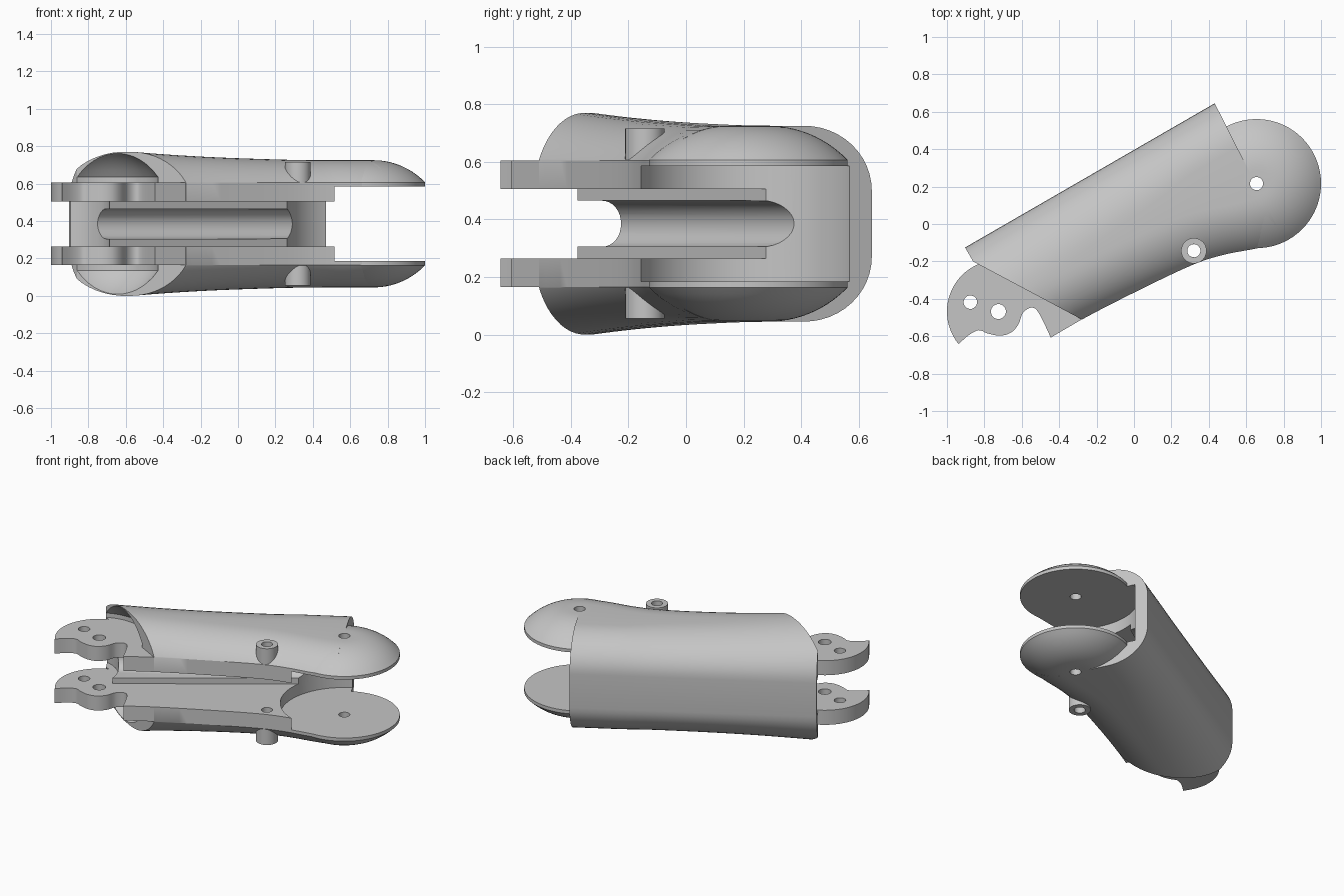
import bpy, bmesh, math
from mathutils import Vector

cube = bpy.data.objects.get("Cube")
if cube:
    bpy.data.objects.remove(cube)

grey = bpy.data.materials.new("light_grey")
grey.use_nodes = True
grey.diffuse_color = (0.56, 0.56, 0.56, 1)
grey.node_tree.nodes["Principled BSDF"].inputs["Base Color"].default_value = (0.56, 0.56, 0.56, 1)

MID = 0.385                      # height of the symmetry plane
TILT = math.radians(30)          # direction of the body in plan
DISC = (0.655, 0.216)            # hinge disc centre
PIVOT = (-0.725, -0.468)         # tab pivot centre
POST = (0.32, -0.143)


def plan(u, v):
    c, s = math.cos(TILT), math.sin(TILT)
    return (u * c - v * s, u * s + v * c)


def make(name, bm):
    bmesh.ops.recalc_face_normals(bm, faces=bm.faces)
    mesh = bpy.data.meshes.new(name)
    bm.to_mesh(mesh)
    bm.free()
    mesh.materials.append(grey)
    ob = bpy.data.objects.new(name, mesh)
    bpy.context.collection.objects.link(ob)
    return ob


def loft(name, rings, closed=False):
    """Skin rings of points; cap the ends, or close the loop of rings."""
    bm = bmesh.new()
    vs = [[bm.verts.new(p) for p in r] for r in rings]
    n = len(vs[0])
    for i in range(len(vs) if closed else len(vs) - 1):
        a, b = vs[i], vs[(i + 1) % len(vs)]
        for j in range(n):
            k = (j + 1) % n
            bm.faces.new((a[j], a[k], b[k], b[j]))
    if not closed:
        bm.faces.new(vs[0])
        bm.faces.new(vs[-1])
    return make(name, bm)


def prism(name, pts, lo, hi, side=1):
    return loft(name, [[(x, y, MID + side * z) for x, y in pts] for z in (lo, hi)])


def circle(c, r, n=48):
    return [(c[0] + r * math.cos(math.tau * i / n), c[1] + r * math.sin(math.tau * i / n)) for i in range(n)]


def ring_solid(name, c, profile, side=1):
    """Revolve a closed (radius, height) profile about a vertical axis."""
    steps = 72
    rings = []
    for i in range(steps):
        a = math.tau * i / steps
        rings.append([(c[0] + r * math.cos(a), c[1] + r * math.sin(a), MID + side * z) for r, z in profile])
    return loft(name, rings, closed=True)


def cut(target, cutters):
    for c in cutters:
        c.hide_render = True
        m = target.modifiers.new("cut", 'BOOLEAN')
        m.operation = 'DIFFERENCE'
        m.solver = 'EXACT'
        m.object = c
        bpy.context.view_layer.objects.active = target
        bpy.ops.object.modifier_apply(modifier=m.name)
        bpy.data.objects.remove(c)


def drill(c, r):
    return prism("drill", circle(c, r, 32), -0.6, 0.6)


def spline(keys, t):
    """Catmull-Rom through rows of values, t from 0 to 1."""
    x = t * (len(keys) - 1)
    i = min(int(x), len(keys) - 2)
    f = x - i
    p = [Vector(keys[max(0, min(len(keys) - 1, i + d))]) for d in (-1, 0, 1, 2)]
    return (p[1] * 2 + (p[2] - p[0]) * f + (p[0] * 2 - p[1] * 5 + p[2] * 4 - p[3]) * f ** 2
            + (p[1] * 3 - p[0] - p[2] * 3 + p[3]) * f ** 3) / 2


def bulge(s, k):
    """Rounded rise from 0 to 1; larger k is steeper at the rim."""
    g0 = math.sqrt(1 - k)
    return (math.sqrt(1 - k * (1 - s) ** 2) - g0) / (1 - g0)


# Body: rounded sections along its length (station, front edge, half height)
STATIONS = [(-0.845, -0.302, 0.398), (-0.5, -0.303, 0.373), (-0.18, -0.318, 0.356),
            (0.155, -0.345, 0.345), (0.332, -0.382, 0.341), (0.5, -0.44, 0.34), (0.651, -0.483, 0.34)]
RIM, BACK_V, BACK_Z = 0.22, 0.343, 0.115
rings = []
COUNT = 36
for i in range(COUNT + 1):
    t = i / COUNT
    u, front, h = spline(STATIONS, t)
    k = 0.9 - 0.4 * t
    crest = -0.03 + 0.11 * min(1, 1.4 * t)
    half = []
    for j in range(13):
        s = 1 - math.cos(math.pi / 2 * j / 12)
        half.append((front + 0.265 * s, RIM + (h - RIM) * bulge(s, k)))
    for j in range(13):
        a = math.pi / 2 * j / 12
        half.append((crest + (BACK_V - crest) * math.sin(a), BACK_Z + (h - BACK_Z) * math.cos(a)))
    section = half + [(v, -z) for v, z in reversed(half)]
    shear = 0.055 * max(0, t * 3 - 2)
    rings.append([(*plan(u + shear * (v - front), v), MID + z) for v, z in section])
body = loft("body_shell", rings)

# Central slot, its rounded groove, and the round clearances at both ends
slot = prism("slot", [plan(*p) for p in ((-1, -0.001), (0.45, 0.117), (0.45, -0.8), (-1, -0.8))], -0.12, 0.12)
groove_profile = [(-0.2, -0.08), (-0.2, 0.08)]
for i in range(17):
    a = math.pi * i / 16
    groove_profile.append((0.1 + 0.08 * math.sin(a), 0.08 * math.cos(a)))
groove = loft("groove", [[(*plan(u, v), MID + z) for v, z in groove_profile] for u in (-1, 0.5)])
clearance = prism("clearance", circle(DISC, 0.398, 96), -0.2, 0.2)
end_hollow = prism("end_hollow", circle((-0.95, -0.4), 0.265, 64), -0.12, 0.12)
cut(body, [slot, groove, clearance, end_hollow])

# Oblique end and domed pocket, on both sides
END = [(-1.162, -0.039), (-0.28, -0.51), (-0.1, -0.606), (-0.6, -1.2), (-1.5, -0.6)]
for side in (1, -1):
    pocket_profile = [(0.001, 0.2201), (0.3, 0.2201), (0.3, 0.25)]
    for i in range(1, 13):
        s = i / 12
        pocket_profile.append((max(0.001, 0.3 * (1 - s)), 0.25 + 0.175 * bulge(s, 0.65)))
    pocket = loft("pocket", [[(x, y, MID + side * z) for x, y in circle(PIVOT, r, 64)]
                             for r, z in pocket_profile])
    cut(body, [prism("end_cut", END, 0.12, 0.6, side), pocket])
cut(body, [drill(DISC, 0.035), drill(POST, 0.035)])
parts = [body]

# Tab outline: pivot arc, then the scalloped front edge
tab_outline = []
for i in range(25):
    a = math.radians(112 + 107 * i / 24)
    tab_outline.append((PIVOT[0] + 0.275 * math.cos(a), PIVOT[1] + 0.275 * math.sin(a)))
scallop = [(-0.94, -0.645), (-0.885, -0.595), (-0.83, -0.568), (-0.785, -0.584), (-0.72, -0.597),
           (-0.66, -0.582), (-0.618, -0.537), (-0.595, -0.477), (-0.55, -0.447), (-0.51, -0.474), (-0.445, -0.607)]
tab_outline += [tuple(spline(scallop, i / 40)) for i in range(41)]
tab_outline += [(-0.279, -0.51), (-0.25, -0.44), (-0.7, -0.2)]

for side, label in ((1, "upper"), (-1, "lower")):
    # Hinge tab with two pin holes
    tab = prism(label + "_tab", tab_outline, 0.12, 0.22, side)
    cut(tab, [drill(PIVOT, 0.04), drill((-0.875, -0.418), 0.036)])
    # Domed hinge disc
    dome = [(0.035, 0.2), (0.345, 0.2), (0.345, 0.222)]
    for i in range(1, 13):
        s = i / 12
        dome.append((0.345 - 0.275 * s, 0.222 + 0.118 * bulge(s, 0.5)))
    dome.append((0.035, 0.34))
    disc = ring_solid(label + "_hinge_disc", DISC, dome, side)
    # Hollow post on the shell
    post = ring_solid(label + "_post", POST, [(0.035, 0.222), (0.068, 0.222), (0.068, 0.33), (0.035, 0.33)], side)
    parts += [tab, disc, post]

bpy.ops.object.select_all(action='DESELECT')
for ob in parts:
    ob.select_set(True)
bpy.context.view_layer.objects.active = body
bpy.ops.object.shade_smooth_by_angle(angle=math.radians(30))
